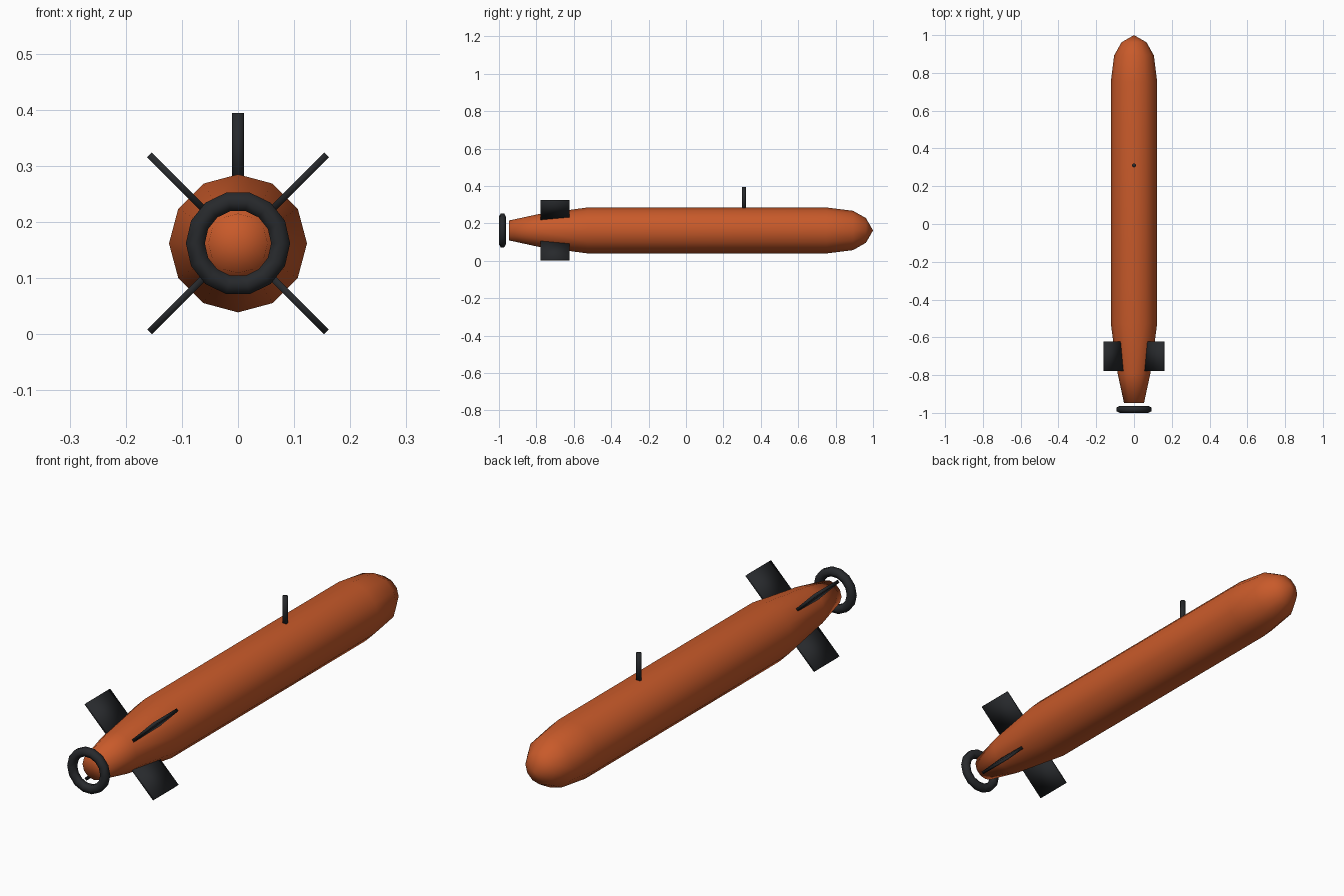
import bpy, bmesh
from math import pi, cos, sin
from mathutils import Matrix, Vector

if "Cube" in bpy.data.objects:
    bpy.data.objects.remove(bpy.data.objects["Cube"])

AXIS_Z = 0.162


def material(name, rgb):
    m = bpy.data.materials.new(name)
    m.diffuse_color = (*rgb, 1)
    m.use_nodes = True
    m.node_tree.nodes["Principled BSDF"].inputs["Base Color"].default_value = m.diffuse_color
    return m


ORANGE = material("orange_paint", (0.58, 0.102, 0.023))
BLACK = material("black_plastic", (0.02, 0.022, 0.025))


def make(name, bm, mat):
    bmesh.ops.recalc_face_normals(bm, faces=bm.faces)
    for f in bm.faces:
        f.smooth = True
    me = bpy.data.meshes.new(name)
    bm.to_mesh(me)
    bm.free()
    me.materials.append(mat)
    ob = bpy.data.objects.new(name, me)
    bpy.context.collection.objects.link(ob)
    return ob


def lathe_y(name, profile, sides, mat, closed=False):
    """Revolve (y, radius) points about the hull axis."""
    bm = bmesh.new()
    vs = [bm.verts.new((r, y, 0)) for y, r in profile]
    pairs = list(zip(vs, vs[1:])) + ([(vs[-1], vs[0])] if closed else [])
    edges = [bm.edges.new(p) for p in pairs]
    bmesh.ops.spin(bm, geom=vs + edges, cent=(0, 0, 0), axis=(0, 1, 0),
                   angle=2 * pi, steps=sides)
    bmesh.ops.remove_doubles(bm, verts=bm.verts, dist=1e-4)
    bmesh.ops.translate(bm, verts=bm.verts, vec=(0, 0, AXIS_Z))
    return make(name, bm, mat)


# Torpedo hull, tapered tail to rounded nose
lathe_y("hull", [(-0.947, 0), (-0.947, 0.053), (-0.79, 0.087), (-0.525, 0.123),
                 (0.75, 0.123), (0.893, 0.105), (0.962, 0.066), (1.0, 0)], 12, ORANGE)

# Propeller guard ring
ring = [(-0.9815 + 0.0185 * cos(a * pi / 3), 0.076 + 0.0195 * sin(a * pi / 3))
        for a in range(6)]
lathe_y("propeller_ring", ring, 14, BLACK, closed=True)

# Four tail fins in an X
R0, R1 = 0.083, 0.223
for i, name in enumerate(("upper_right", "upper_left", "lower_left", "lower_right")):
    bm = bmesh.new()
    bmesh.ops.create_cube(bm, size=1)
    bmesh.ops.scale(bm, verts=bm.verts, vec=(R1 - R0, 0.156, 0.012))
    bmesh.ops.translate(bm, verts=bm.verts, vec=((R0 + R1) / 2, -0.70, 0))
    bmesh.ops.rotate(bm, verts=bm.verts, cent=(0, 0, 0),
                     matrix=Matrix.Rotation(-pi / 4 - i * pi / 2, 3, 'Y'))
    bmesh.ops.translate(bm, verts=bm.verts, vec=(0, 0, AXIS_Z))
    make(name + "_fin", bm, BLACK)

# Antenna mast
bm = bmesh.new()
bmesh.ops.create_cone(bm, cap_ends=True, segments=8, radius1=0.011, radius2=0.011,
                      depth=0.125, matrix=Matrix.Translation(Vector((0, 0.31, 0.3315))))
make("antenna_mast", bm, BLACK)
